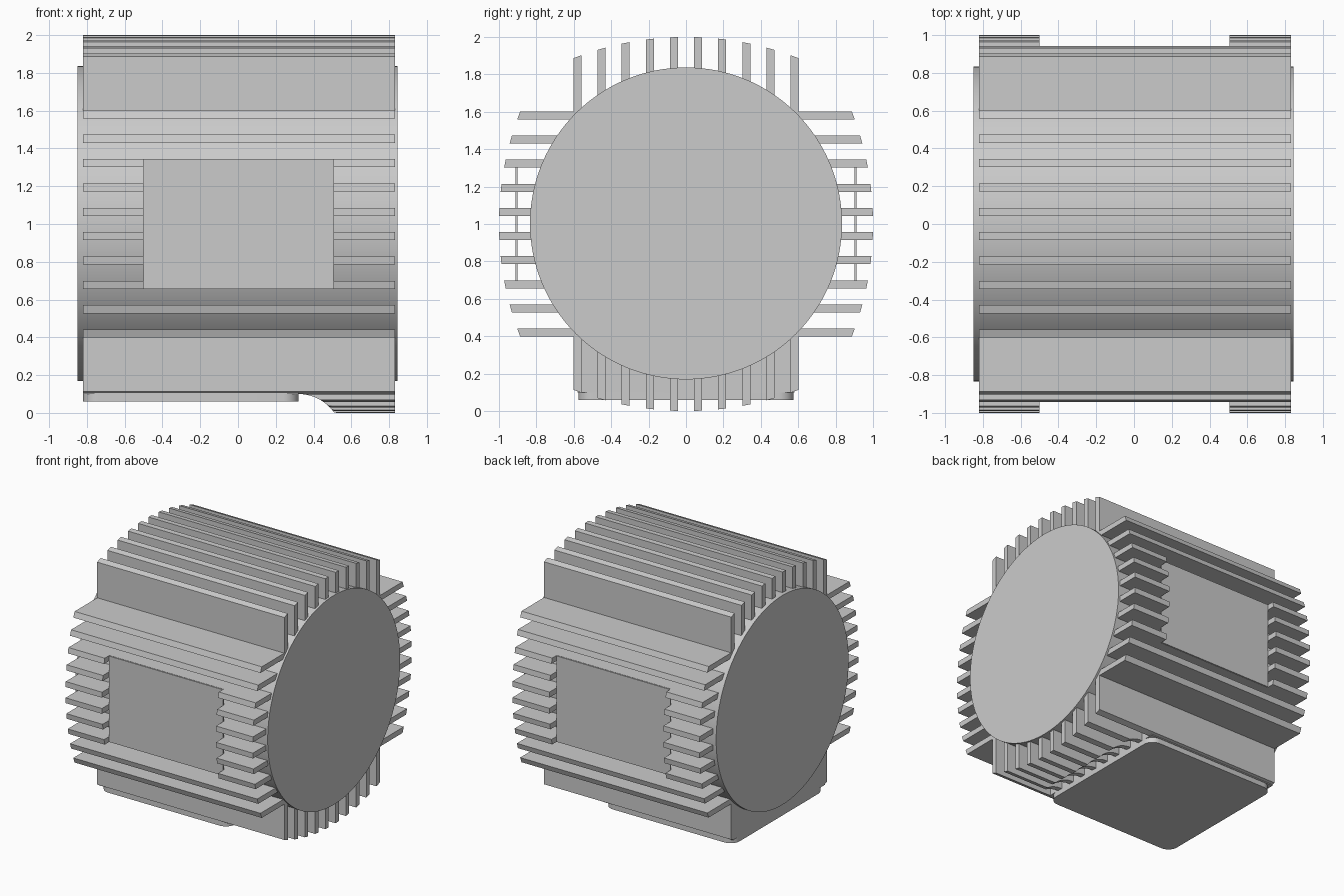
import bpy, bmesh, math
from mathutils import Matrix

cube = bpy.data.objects.get("Cube")
if cube:
    bpy.data.objects.remove(cube, do_unlink=True)

grey = bpy.data.materials.new("casing grey")
grey.use_nodes = True
grey.diffuse_color = (0.6, 0.6, 0.6, 1)
grey.node_tree.nodes["Principled BSDF"].inputs["Base Color"].default_value = (0.6, 0.6, 0.6, 1)

X0, X1 = -0.82, 0.83          # fin ends
PITCH, HALF = 0.129, 0.0215   # fin spacing and half thickness
CROWN = 1.65                  # radius of the crowned fin tips
PAD_END = 0.32
NOTCH = (-0.5, 0.505)


def add_object(name, bm):
    bmesh.ops.recalc_face_normals(bm, faces=bm.faces)
    mesh = bpy.data.meshes.new(name)
    bm.to_mesh(mesh)
    bm.free()
    mesh.materials.append(grey)
    obj = bpy.data.objects.new(name, mesh)
    bpy.context.collection.objects.link(obj)
    return obj


def box(name, x, y, z, corner=0):
    bm = bmesh.new()
    size = Matrix.Diagonal((x[1] - x[0], y[1] - y[0], z[1] - z[0], 1))
    mid = Matrix.Translation((sum(x) / 2, sum(y) / 2, sum(z) / 2))
    bmesh.ops.create_cube(bm, size=1, matrix=mid @ size)
    if corner:
        upright = [e for e in bm.edges
                   if abs(e.verts[0].co.z - e.verts[1].co.z) > 1e-4]
        bmesh.ops.bevel(bm, geom=upright, offset=corner, segments=8,
                        profile=0.5, affect='EDGES')
    return add_object(name, bm)


def tip(u):
    return 1 - CROWN + math.sqrt(CROWN ** 2 - u ** 2)


def add_fin(bm, centre, turn, outline):
    """Plate along x; outline lists (x, height limit) along its outer edge."""
    sides = []
    for u in (centre - HALF, centre + HALF):
        pts = [(X0, 0.5)] + [(x, min(tip(u), lim)) for x, lim in outline] + [(X1, 0.5)]
        sides.append([bm.verts.new((x, u, v)) for x, v in pts])
    a, b = sides
    bm.faces.new(a)
    bm.faces.new(list(reversed(b)))
    for i in range(len(a)):
        j = (i + 1) % len(a)
        bm.faces.new((a[i], b[i], b[j], a[j]))
    place = Matrix.Translation((0, 0, 1)) @ Matrix.Rotation(turn, 4, 'X')
    bmesh.ops.transform(bm, matrix=place, verts=a + b)


# Fin outlines: plain, notched for the side plate, swept up for the base pad
plain = [(X0, 2), (X1, 2)]
notched = [(X0, 2), (NOTCH[0], 2), (NOTCH[0], 0.905),
           (NOTCH[1], 0.905), (NOTCH[1], 2), (X1, 2)]
swept = [(X0, 0.9)]
for i in range(13):
    t = math.radians(i * 5)
    swept.append((PAD_END + 0.23 * math.sin(t), 1.13 - 0.23 * math.cos(t)))
swept.append((X1, 2))

# Four banks of cooling fins
for k, name in enumerate(("top_fins", "front_fins", "bottom_fins", "back_fins")):
    turn = {"top_fins": 0, "front_fins": 1, "bottom_fins": 2, "back_fins": 3}[name]
    bm = bmesh.new()
    for i in range(10):
        centre = (i - 4.5) * PITCH
        if name == "bottom_fins":
            outline = swept
        elif turn % 2 and 2 <= i <= 7:
            outline = notched
        else:
            outline = plain
        add_fin(bm, centre, turn * math.pi / 2, outline)
    add_object(name, bm)

# Cylindrical casing
bm = bmesh.new()
bmesh.ops.create_cone(bm, cap_ends=True, segments=128, radius1=0.834, radius2=0.834,
                      depth=1.695,
                      matrix=Matrix.Translation((-0.002, 0, 1.003))
                      @ Matrix.Rotation(math.pi / 2, 4, 'Y'))
casing = add_object("casing", bm)

# Side plates, base block and rounded base pad
box("front_plate", NOTCH, (-0.912, -0.9), (0.658, 1.342))
box("back_plate", NOTCH, (0.9, 0.912), (0.658, 1.342))
box("base_block", (X0, PAD_END), (-0.58, 0.58), (0.1, 0.5))
pad = box("base_pad", (X0, PAD_END), (-0.575, 0.575), (0.06, 0.11), corner=0.08)

# Smooth shading on the round parts
bpy.ops.object.select_all(action='DESELECT')
for obj in (casing, pad):
    obj.select_set(True)
bpy.context.view_layer.objects.active = casing
bpy.ops.object.shade_smooth_by_angle(angle=math.radians(30))
